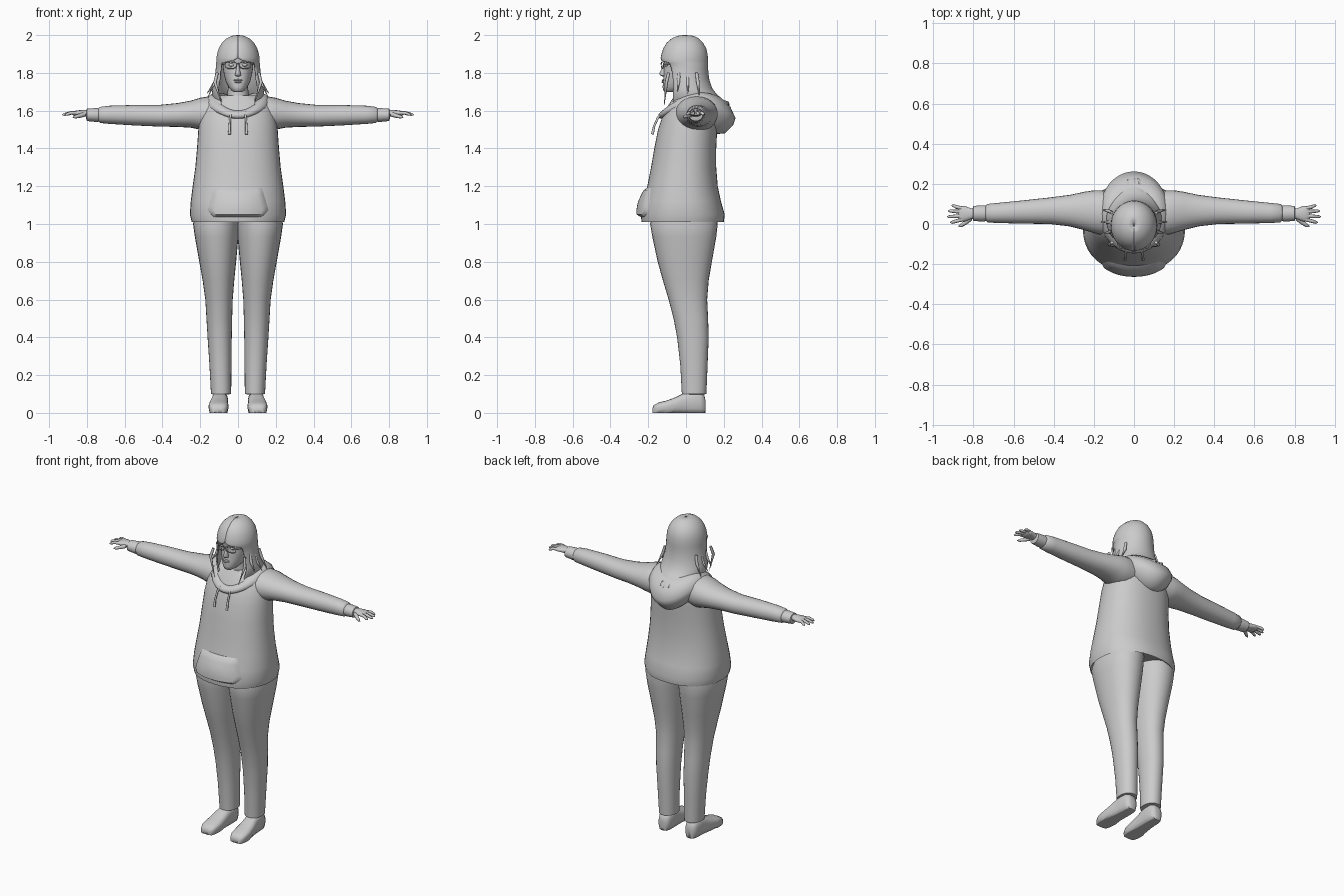
import bpy, bmesh, math
from mathutils import Vector

grey = bpy.data.materials.new("light_grey")
grey.diffuse_color = (0.6, 0.6, 0.6, 1)


def finish(ob, mirror=False):
    """Colour, smooth and optionally mirror a part across x = 0."""
    ob.data.materials.append(grey)
    if ob.type == 'MESH':
        for p in ob.data.polygons:
            p.use_smooth = True
        ob.data.set_sharp_from_angle(angle=math.radians(50))
    if mirror:
        ob.modifiers.new("mirror", 'MIRROR').use_mirror_merge = False
    return ob


def skin(name, rings, closed=True, caps=True, mirror=False):
    """Join rows of points with quads."""
    bm = bmesh.new()
    rows = [[bm.verts.new(p) for p in r] for r in rings]
    n = len(rows[0])
    for a, b in zip(rows, rows[1:]):
        for i in range(n if closed else n - 1):
            j = (i + 1) % n
            bm.faces.new((a[i], a[j], b[j], b[i]))
    if caps and closed:
        bm.faces.new(rows[0][::-1])
        bm.faces.new(rows[-1])
    bmesh.ops.recalc_face_normals(bm, faces=bm.faces)
    me = bpy.data.meshes.new(name)
    bm.to_mesh(me)
    bm.free()
    ob = bpy.data.objects.new(name, me)
    bpy.context.collection.objects.link(ob)
    return finish(ob, mirror)


def spow(v, e):
    return math.copysign(abs(v) ** e, v)


def loft(name, axis, sections, power=2.0, n=28, mirror=False):
    """Rounded sections (t, a0, a1, b0, b1): extents across the given axis."""
    rings = []
    for t, a0, a1, b0, b1 in sections:
        ring = []
        for i in range(n):
            g = 2 * math.pi * i / n
            a = (a0 + a1) / 2 + (a1 - a0) / 2 * spow(math.cos(g), 2 / power)
            b = (b0 + b1) / 2 + (b1 - b0) / 2 * spow(math.sin(g), 2 / power)
            ring.append({'z': (a, b, t), 'x': (t, a, b), 'y': (a, t, b)}[axis])
        rings.append(ring)
    return skin(name, rings, mirror=mirror)


def tube(name, pts, radii, mirror=False, cyclic=False):
    cu = bpy.data.curves.new(name, 'CURVE')
    cu.dimensions = '3D'
    cu.bevel_depth, cu.bevel_resolution, cu.use_fill_caps = 1.0, 2, True
    sp = cu.splines.new('POLY')
    sp.points.add(len(pts) - 1)
    sp.use_cyclic_u = cyclic
    for p, co, r in zip(sp.points, pts, radii):
        p.co, p.radius = (*co, 1), r
    ob = bpy.data.objects.new(name, cu)
    bpy.context.collection.objects.link(ob)
    return finish(ob, mirror)


def ball(name, loc, size, mirror=False):
    bpy.ops.mesh.primitive_uv_sphere_add(segments=16, ring_count=10)
    ob = bpy.context.object
    ob.name = name
    for v in ob.data.vertices:
        v.co = Vector(loc) + v.co * Vector(size)
    return finish(ob, mirror)


# hoodie body: z, half width, front y, back y
TORSO = [(1.035, .225, -.20, .17), (1.01, .245, -.235, .20), (1.05, .255, -.24, .205),
         (1.12, .25, -.225, .185), (1.2, .24, -.205, .168), (1.3, .226, -.185, .16),
         (1.4, .217, -.168, .16), (1.5, .21, -.148, .165), (1.56, .203, -.128, .168),
         (1.61, .19, -.105, .16), (1.65, .165, -.08, .15), (1.68, .12, -.06, .13)]
loft("hoodie_body", 'z', [(z, -w, w, f, b) for z, w, f, b in TORSO], 2.25, 40)


def torso_front(x, z):
    rows = TORSO[1:]
    for r, q in zip(rows, rows[1:]):
        if r[0] <= z <= q[0]:
            k = (z - r[0]) / (q[0] - r[0])
            w, f, b = (r[i] + k * (q[i] - r[i]) for i in (1, 2, 3))
            return (f + b) / 2 - (b - f) / 2 * (1 - min(1, abs(x) / w) ** 2.25) ** (1 / 2.25)


# front pouch pocket: puffed patch following the belly
pocket = []
for j in range(9):
    v = j / 8
    z = 1.03 + .17 * v
    half = .13 + .04 * min(1, v / .25) if v < .25 else .17 - .04 * (v - .25) / .75
    row = []
    for i in range(17):
        u = i / 8 - 1
        edge = i in (0, 16) or j in (0, 8)
        puff = -.01 if edge else .013 + .016 * (1 - u * u) * math.sin(math.pi * min(1, v + .1))
        row.append((half * u, torso_front(half * u, z) - puff, z))
    pocket.append(row)
skin("front_pocket", pocket, closed=False)

# sleeves and cuffs
loft("sleeve", 'x', [(.10, -.05, .16, 1.50, 1.675), (.16, -.055, .168, 1.49, 1.675),
                     (.2, -.045, .168, 1.50, 1.668), (.25, -.03, .16, 1.51, 1.653),
                     (.32, -.012, .145, 1.514, 1.64), (.42, 0, .132, 1.516, 1.63),
                     (.55, .002, .118, 1.522, 1.63), (.68, .005, .105, 1.53, 1.626),
                     (.73, .008, .1, 1.535, 1.62), (.742, .02, .088, 1.545, 1.61)],
     2.1, 24, True)
loft("cuff", 'x', [(.735, .016, .092, 1.542, 1.612), (.75, .012, .093, 1.54, 1.614),
                   (.80, .015, .09, 1.545, 1.61), (.805, .03, .075, 1.56, 1.6)], 2, 20, True)

# hands
loft("palm", 'x', [(.78, .028, .075, 1.567, 1.603), (.81, .025, .078, 1.568, 1.604),
                   (.845, .012, .09, 1.572, 1.602), (.868, .014, .088, 1.572, 1.598),
                   (.876, .022, .08, 1.578, 1.592)], 2.2, 16, True)
for k, (y, tip) in enumerate([(.022, .915), (.041, .93), (.06, .925), (.078, .908)]):
    drift = (y - .05) * .25
    tube(f"finger_{k + 1}", [(.855, y, 1.588), (.885, y + drift, 1.588),
                             (tip - .008, y + 2 * drift, 1.58), (tip, y + 2 * drift, 1.577)],
         [.0095, .009, .0075, .003], True)
tube("thumb", [(.815, .028, 1.58), (.838, .008, 1.573), (.862, -.008, 1.567), (.874, -.013, 1.564)],
     [.013, .011, .0085, .003], True)

# trouser legs and shoes
loft("trouser_leg", 'z', [(1.06, -.01, .225, -.18, .165), (1.0, -.008, .238, -.19, .168),
                          (.93, -.002, .228, -.178, .16), (.8, .01, .205, -.15, .137),
                          (.7, .02, .187, -.122, .12), (.6, .028, .173, -.092, .112),
                          (.5, .031, .167, -.066, .117), (.4, .033, .161, -.047, .12),
                          (.25, .035, .151, -.03, .114), (.1, .036, .143, -.022, .108),
                          (.098, .05, .13, -.005, .095)], 2.15, 28, True)
foot = loft("shoe", 'y', [(-.178, .085, .125, .005, .022), (-.172, .066, .142, 0, .04),
                          (-.145, .054, .154, 0, .055), (-.1, .05, .156, 0, .066),
                          (-.05, .052, .15, 0, .085), (-.01, .053, .142, 0, .105),
                          (.03, .053, .138, 0, .115), (.075, .054, .136, 0, .112),
                          (.098, .064, .126, 0, .09), (.104, .08, .11, .01, .06)], 2.6, 24, True)
for v in foot.data.vertices:      # flat sole
    v.co.z = 0 if v.co.z < .014 else v.co.z

# folded hood: half width, front y, back y, then z at front, side and back
hood = []
for w, yf, yb, zf, zs, zb in [(.145, -.12, .15, 1.555, 1.60, 1.475), (.165, -.14, .205, 1.56, 1.61, 1.48),
                              (.175, -.147, .25, 1.57, 1.63, 1.525), (.172, -.145, .262, 1.582, 1.655, 1.56),
                              (.155, -.132, .235, 1.595, 1.68, 1.62), (.13, -.115, .185, 1.60, 1.69, 1.67),
                              (.1, -.095, .14, 1.595, 1.685, 1.675), (.07, -.07, .1, 1.58, 1.64, 1.6)]:
    ring = []
    for i in range(40):
        a = 2 * math.pi * i / 40
        f = (1 - math.cos(a)) / 2
        z = zf * (1 - f) * (1 - 2 * f) + zs * 4 * f * (1 - f) + zb * f * (2 * f - 1)
        ring.append((w * math.sin(a), (yf + yb) / 2 - (yb - yf) / 2 * math.cos(a), z))
    hood.append(ring)
skin("hood", hood, caps=False)
tube("drawstring", [(.035, -.128, 1.592), (.042, -.15, 1.56), (.044, -.168, 1.52), (.045, -.178, 1.475)],
     [.006, .006, .006, .008], True)

# neck, head and facial features
loft("neck", 'z', [(1.56, -.075, .075, -.085, .07), (1.62, -.065, .065, -.07, .06),
                   (1.68, -.055, .055, -.06, .055), (1.76, -.053, .053, -.06, .05)])
loft("head", 'z', [(1.698, -.02, .02, -.11, -.06), (1.706, -.034, .034, -.12, -.02),
                   (1.725, -.05, .05, -.124, .03), (1.755, -.065, .065, -.121, .06),
                   (1.79, -.074, .074, -.118, .08), (1.82, -.079, .079, -.117, .09),
                   (1.845, -.081, .081, -.113, .095), (1.865, -.084, .084, -.12, .1),
                   (1.91, -.085, .085, -.115, .1), (1.96, -.065, .065, -.08, .07),
                   (1.98, -.03, .03, -.04, .03)], 2.2)
loft("nose", 'z', [(1.781, -.006, .006, -.125, -.10), (1.786, -.016, .016, -.136, -.10),
                   (1.795, -.015, .015, -.142, -.10), (1.82, -.009, .009, -.131, -.10),
                   (1.85, -.008, .008, -.121, -.10)], 2, 14)
ball("upper_lip", (0, -.12, 1.7615), (.023, .008, .005))
ball("lower_lip", (0, -.12, 1.752), (.02, .009, .006))
ball("eye", (.034, -.104, 1.842), (.016, .01, .008), True)

# glasses
rim = [2 * math.pi * i / 20 for i in range(20)]
tube("glasses_rim", [(.038 + .03 * spow(math.cos(g), .7), -.131 + .012 * (math.cos(g) + 1) / 2,
                      1.841 + .018 * spow(math.sin(g), .7)) for g in rim], [.0025] * 20, True, True)
tube("glasses_bridge", [(-.009, -.131, 1.846), (0, -.134, 1.849), (.009, -.131, 1.846)], [.0025] * 3)
tube("glasses_arm", [(.067, -.12, 1.848), (.083, -.1, 1.848), (.09, 0, 1.845)], [.0025] * 3, True)

# hair: z, half width, front y, back y, face opening angle
HAIR = [(2.0, .004, -.012, 0, 0), (1.996, .034, -.045, .04, 0), (1.983, .06, -.075, .067, 0),
        (1.96, .085, -.102, .09, 0), (1.93, .102, -.12, .107, 0), (1.9, .111, -.13, .114, 0),
        (1.88, .114, -.134, .116, 0), (1.866, .115, -.135, .117, 12), (1.852, .116, -.13, .117, 48),
        (1.82, .118, -.125, .117, 53), (1.77, .123, -.12, .122, 54), (1.72, .135, -.118, .138, 53),
        (1.69, .138, -.118, .16, 50), (1.66, .13, -.12, .195, 48), (1.625, .115, -.125, .23, 46)]
hair = []
for k, (z, w, yf, yb, opening) in enumerate(HAIR):
    row = []
    for i in range(49):
        o = math.radians(opening)
        a = o + (2 * math.pi - 2 * o) * i / 48
        jag = .022 * (i * 7 % 5 - 2) / 2 if k == len(HAIR) - 1 else 0
        row.append((w * math.sin(a), (yf + yb) / 2 - (yb - yf) / 2 * math.cos(a), z + jag))
    hair.append(row)
wig = skin("hair", hair, closed=False)
thick = wig.modifiers.new("thickness", 'SOLIDIFY')
thick.thickness, thick.offset = .008, -1
for k, (x, y, z) in enumerate([(.165, .01, 1.69), (.15, -.045, 1.70), (.158, .07, 1.675), (.085, -.115, 1.63)]):
    tube(f"hair_strand_{k + 1}", [(.11, y * .8, 1.80), (.122, y * .9, 1.75), (x, y, z)],
         [.008, .009, .001], True)
